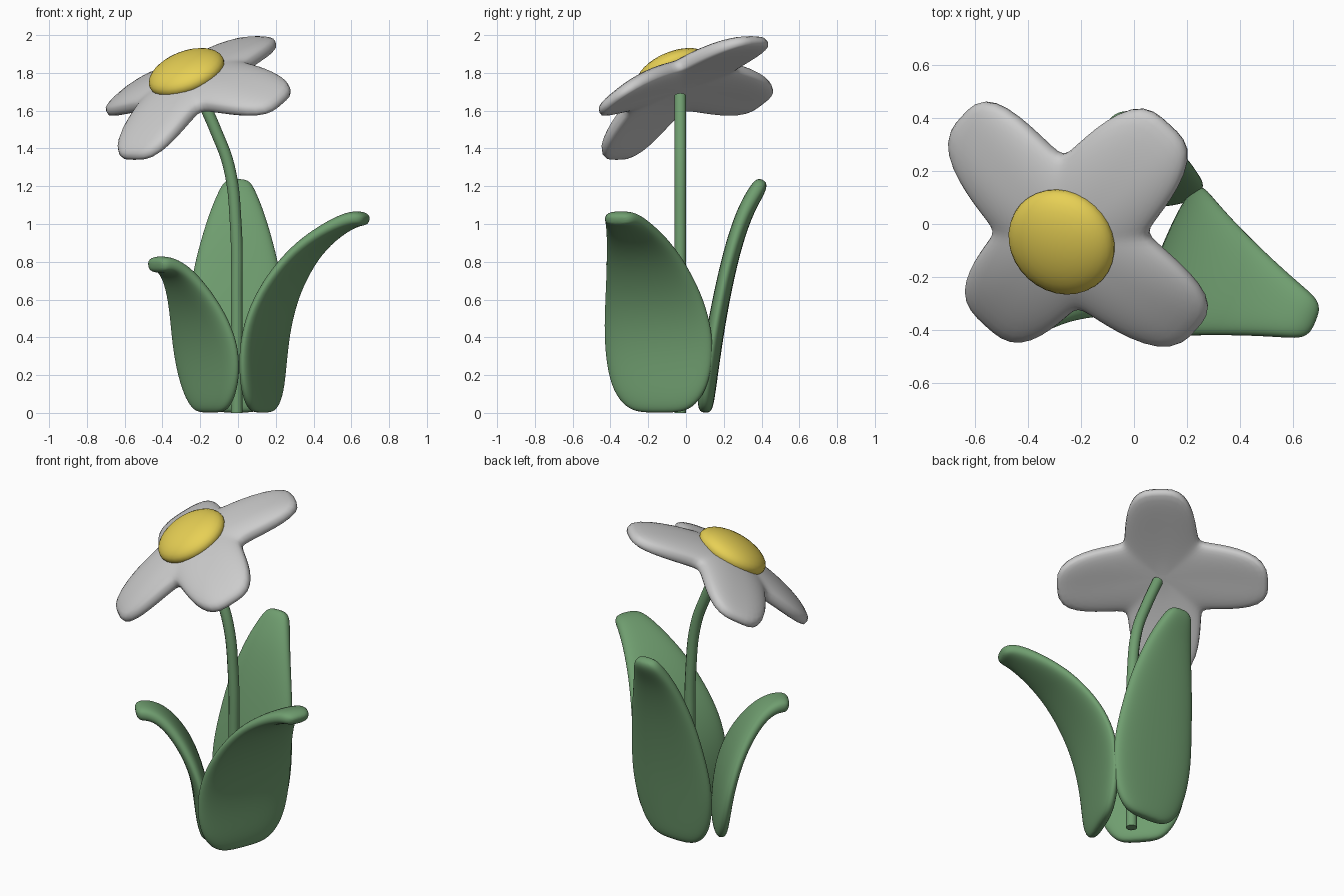
import bpy, bmesh
from math import sin, cos, pi, radians
from mathutils import Vector, Matrix

if "Cube" in bpy.data.objects:
    bpy.data.objects.remove(bpy.data.objects["Cube"])


def material(name, rgb):
    m = bpy.data.materials.new(name)
    m.diffuse_color = (*rgb, 1)
    m.use_nodes = True
    m.node_tree.nodes["Principled BSDF"].inputs["Base Color"].default_value = m.diffuse_color
    return m


green = material("green", (0.16, 0.34, 0.16))
yellow = material("yellow", (0.80, 0.63, 0.09))


def finish(name, bm, mat=None, subdiv=0):
    bmesh.ops.recalc_face_normals(bm, faces=bm.faces)
    for f in bm.faces:
        f.smooth = True
    me = bpy.data.meshes.new(name)
    bm.to_mesh(me)
    bm.free()
    ob = bpy.data.objects.new(name, me)
    bpy.context.collection.objects.link(ob)
    if mat:
        me.materials.append(mat)
    if subdiv:
        mod = ob.modifiers.new("smooth", "SUBSURF")
        mod.levels = mod.render_levels = subdiv
    return ob


def skin(bm, rings):
    # join successive closed rings and close both ends
    for a, b in zip(rings, rings[1:]):
        for i in range(len(a)):
            j = (i + 1) % len(a)
            bm.faces.new((a[i], a[j], b[j], b[i]))
    bm.faces.new(rings[0])
    bm.faces.new(rings[-1])


def spow(v, p):
    return (1 if v >= 0 else -1) * abs(v) ** p


# Leaves: sections of (outward lean, height, half width, half thickness)
def leaf(name, base, lean, sections):
    lean = Vector((*lean, 0)).normalized()
    chord = Vector((-lean.y, lean.x, 0))
    up = Vector((0, 0, 1))
    pts = [Vector((*base, 0)) + lean * s[0] + up * s[1] for s in sections]
    bm = bmesh.new()
    rings = []
    n = 14
    for i, (p, s) in enumerate(zip(pts, sections)):
        t = (pts[min(i + 1, len(pts) - 1)] - pts[max(i - 1, 0)]).normalized()
        nor = chord.cross(t)
        ring = []
        for k in range(n):
            a = 2 * pi * k / n
            ring.append(bm.verts.new(p + chord * s[2] * spow(cos(a), 0.8)
                                     + nor * s[3] * spow(sin(a), 0.7)))
        rings.append(ring)
    skin(bm, rings)
    finish(name, bm, green, 2)


leaf("right_leaf", (0.13, -0.14), (0.93, -0.38), [
    (0.0, 0.0, 0.10, 0.015), (0.0, 0.022, 0.19, 0.037), (0.0, 0.11, 0.27, 0.046),
    (0.0, 0.25, 0.31, 0.046), (0.015, 0.42, 0.318, 0.046), (0.07, 0.6, 0.288, 0.046),
    (0.165, 0.76, 0.24, 0.045), (0.28, 0.89, 0.19, 0.044), (0.42, 0.985, 0.135, 0.044),
    (0.525, 1.03, 0.10, 0.045), (0.575, 1.027, 0.08, 0.038), (0.598, 1.02, 0.045, 0.02)])
leaf("back_leaf", (-0.01, 0.10), (0.02, 1.0), [
    (0.0, 0.0, 0.09, 0.02), (0.002, 0.025, 0.17, 0.042), (0.01, 0.12, 0.24, 0.048),
    (0.035, 0.3, 0.277, 0.048), (0.06, 0.46, 0.277, 0.047), (0.09, 0.62, 0.255, 0.046),
    (0.125, 0.78, 0.23, 0.045), (0.165, 0.93, 0.19, 0.045), (0.215, 1.07, 0.145, 0.045),
    (0.265, 1.16, 0.105, 0.045), (0.295, 1.21, 0.08, 0.04), (0.305, 1.235, 0.045, 0.02)])
leaf("left_leaf", (-0.145, -0.12), (-0.75, -0.66), [
    (0.0, 0.0, 0.08, 0.015), (0.0, 0.022, 0.145, 0.037), (0.005, 0.1, 0.205, 0.044),
    (0.015, 0.22, 0.25, 0.046), (0.04, 0.37, 0.26, 0.046), (0.09, 0.52, 0.22, 0.045),
    (0.155, 0.64, 0.17, 0.044), (0.23, 0.735, 0.125, 0.043), (0.30, 0.78, 0.10, 0.043),
    (0.355, 0.787, 0.085, 0.046), (0.38, 0.782, 0.075, 0.04), (0.395, 0.78, 0.045, 0.02)])

# Stem
cu = bpy.data.curves.new("stem", "CURVE")
cu.dimensions = "3D"
cu.bevel_depth = 0.031
cu.bevel_resolution = 4
cu.use_fill_caps = True
sp = cu.splines.new("BEZIER")
path = [(-0.007, 0.0), (-0.007, 0.6), (-0.012, 1.0), (-0.047, 1.3), (-0.12, 1.5), (-0.2, 1.68)]
sp.bezier_points.add(len(path) - 1)
for bp, (x, z) in zip(sp.bezier_points, path):
    bp.co = (x, -0.03, z)
    bp.handle_left_type = bp.handle_right_type = "AUTO"
cu.materials.append(green)
bpy.context.collection.objects.link(bpy.data.objects.new("stem", cu))

# Flower frame: tilted 30 degrees towards front left
az, tilt = radians(47.5), radians(30)
u = Vector((cos(az) * cos(tilt), sin(az) * cos(tilt), sin(tilt)))
nrm = Vector((-cos(az) * sin(tilt), -sin(az) * sin(tilt), cos(tilt)))
v = nrm.cross(u)
frame = Matrix((u, v, nrm)).transposed().to_4x4()
frame.translation = (-0.208, 0.003, 1.65)


# Petals: four rounded drooping lobes in one smooth body
def outline(a):
    c, s, p = abs(cos(a)), abs(sin(a)), 3.3
    r1 = ((c / 0.597) ** p + (s / 0.21) ** p) ** (-1 / p)
    r2 = ((s / 0.597) ** p + (c / 0.21) ** p) ** (-1 / p)
    return (r1 ** 11 + r2 ** 11) ** (1 / 11)


bm = bmesh.new()
rings = []
steps, sides = 20, 96
for i in range(steps + 1):
    b = pi * (0.03 + 0.94 * i / steps)
    ring = []
    for k in range(sides):
        a = 2 * pi * k / sides
        r = outline(a) * sin(b)
        z = 0.125 * (1 - (r / 0.6) ** 1.7) + 0.064 * spow(cos(b), 0.6)
        z += 0.03 * max(0, r * cos(a) / 0.6) ** 2  # upper lobe lifts a little
        ring.append(bm.verts.new((r * cos(a), r * sin(a), z)))
    rings.append(ring)
skin(bm, rings)
bm.transform(frame)
finish("petals", bm)

# Flower centre
bm = bmesh.new()
bmesh.ops.create_uvsphere(bm, u_segments=32, v_segments=16, radius=1)
bm.transform(frame @ Matrix.Translation((-0.008, 0, 0.178)) @ Matrix.Diagonal((0.21, 0.21, 0.092, 1)))
finish("flower_centre", bm, yellow)
